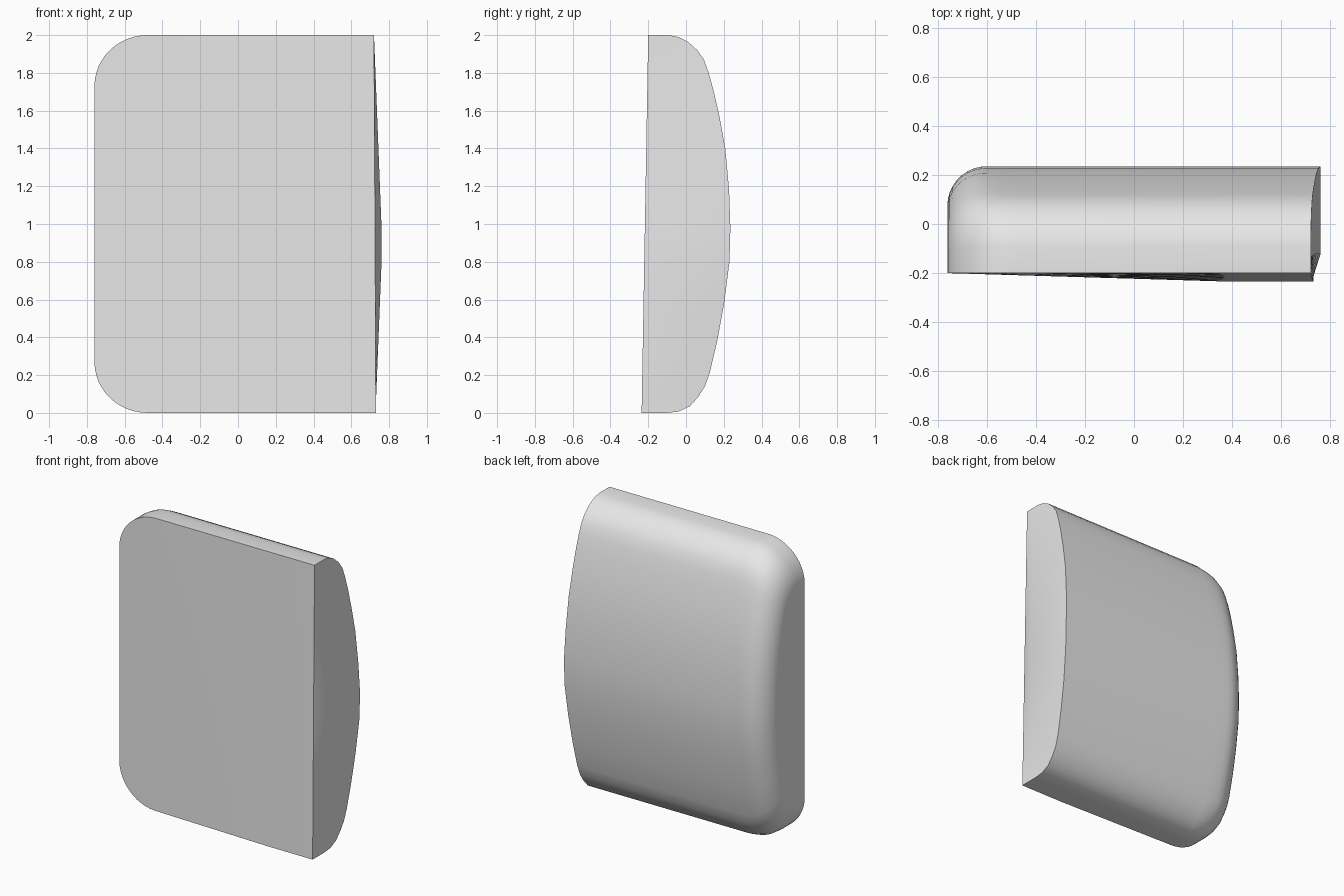
import bpy, bmesh, math

if "Cube" in bpy.data.objects:
    bpy.data.objects.remove(bpy.data.objects["Cube"], do_unlink=True)

# Domed back of the pad as (y, z), top to bottom
PROFILE = [(-0.09, 2), (-0.04, 1.99), (0.01, 1.965), (0.06, 1.92), (0.095, 1.87),
           (0.12, 1.8), (0.145, 1.71), (0.175, 1.58), (0.208, 1.4), (0.228, 1.18),
           (0.235, 0.98), (0.23, 0.8), (0.202, 0.58), (0.165, 0.38), (0.125, 0.21),
           (0.1, 0.14), (0.065, 0.085), (0.02, 0.035), (-0.04, 0.007), (-0.1, 0)]
LEFT, RIGHT, FRONT = -0.76, 0.72, -0.2


def front_y(x, z):
    """Front face, leaning slightly forward at the low cut corner."""
    return FRONT - 0.035 * (1 - z / 2) * min(1, (x - LEFT) / 1.16)


def bulge(z):
    """Outward swell of the cut side, strongest near mid height."""
    return 0.04 * max(0, min(1, (2 - z) / 1.02, 0.2 + z))


def cut_x(z):
    return RIGHT + 0.01 * (1 - z / 2)


bm = bmesh.new()


def section(x, height, depth, is_cut=False):
    """One slice: back points and matching front points."""
    back, front = [], []
    for y, z in PROFILE:
        z = 1 + (z - 1) * height
        y = FRONT + (y - FRONT) * depth
        xf = cut_x(z) if is_cut else x
        xb = max(xf, RIGHT + bulge(z)) if is_cut else x
        back.append(bm.verts.new((xb, y, z)))
        front.append(bm.verts.new((xf, front_y(xf, z), z)))
    return back, front


# Rounded side, straight body, then cut side
slices = []
STEPS = 12
for i in range(STEPS + 1):
    t = math.pi / 2 * i / STEPS
    offset = 0.28 * (1 - math.cos(t))
    u = min(1, offset / 0.16)
    depth = 1 - 0.37 * (1 - math.sqrt(1 - (1 - u) ** 2))
    slices.append(section(LEFT + offset, 1 - 0.27 * (1 - math.sin(t)), depth))
slices.append(section(0.4, 1, 1))
slices.append(section(RIGHT, 1, 1, True))

# Shell between slices
for a, b in zip(slices, slices[1:]):
    loop_a = a[0] + a[1][::-1]
    loop_b = b[0] + b[1][::-1]
    for k in range(len(loop_a)):
        j = (k + 1) % len(loop_a)
        bm.faces.new((loop_a[k], loop_a[j], loop_b[j], loop_b[k]))

# Flat end on the rounded side
bm.faces.new(slices[0][0] + slices[0][1][::-1])

# Swollen cut end with a ridge close to the front edge
back, front = slices[-1]
ridge = []
for b, f in zip(back, front):
    y = min(-0.12, (b.co.y + f.co.y) / 2)
    ridge.append(bm.verts.new((b.co.x, y, b.co.z)))
for k in range(len(back) - 1):
    bm.faces.new((back[k], back[k + 1], ridge[k + 1], ridge[k]))
    bm.faces.new((ridge[k], ridge[k + 1], front[k + 1], front[k]))
for k in (0, -1):
    bm.faces.new((back[k], ridge[k], front[k]))

bmesh.ops.recalc_face_normals(bm, faces=bm.faces)
mesh = bpy.data.meshes.new("cushion_pad")
bm.to_mesh(mesh)
bm.free()

# Plain grey surface
grey = bpy.data.materials.new("light_grey")
grey.use_nodes = True
colour = (0.8, 0.8, 0.8, 1)
grey.diffuse_color = colour
grey.node_tree.nodes["Principled BSDF"].inputs["Base Color"].default_value = colour
mesh.materials.append(grey)

pad = bpy.data.objects.new("cushion_pad", mesh)
bpy.context.collection.objects.link(pad)
bpy.ops.object.select_all(action="DESELECT")
pad.select_set(True)
bpy.context.view_layer.objects.active = pad
bpy.ops.object.shade_smooth_by_angle(angle=math.radians(35))
